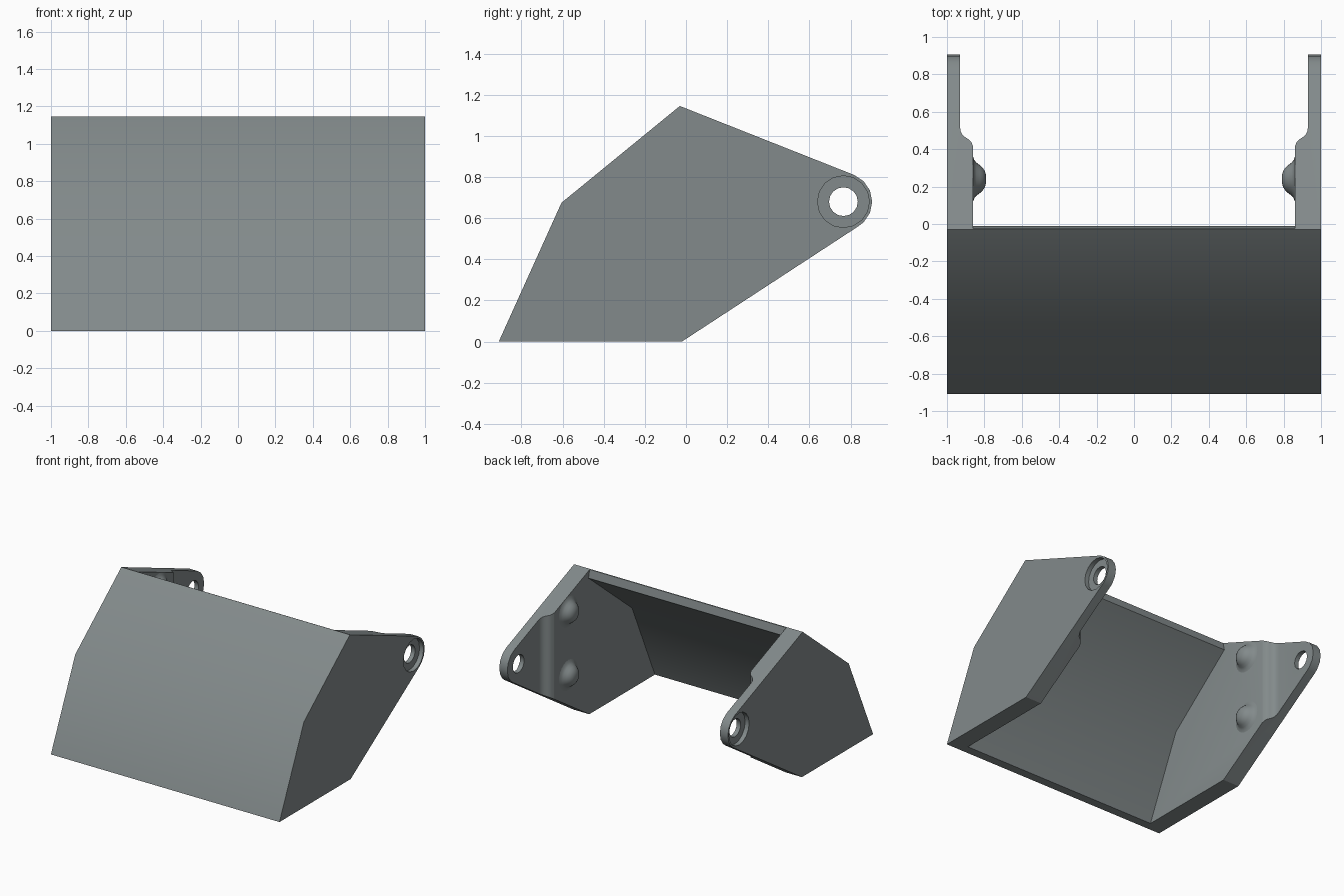
import bpy, bmesh, math
from mathutils import Matrix

if "Cube" in bpy.data.objects:
    bpy.data.objects.remove(bpy.data.objects["Cube"])

steel = bpy.data.materials.new("grey_steel")
steel.diffuse_color = (0.225, 0.255, 0.258, 1)
steel.use_nodes = True
steel.node_tree.nodes["Principled BSDF"].inputs["Base Color"].default_value = steel.diffuse_color

EYE_Y, EYE_Z = 0.765, 0.68


def make_object(name, bm):
    bmesh.ops.recalc_face_normals(bm, faces=bm.faces)
    mesh = bpy.data.meshes.new(name)
    bm.to_mesh(mesh)
    bm.free()
    mesh.materials.append(steel)
    ob = bpy.data.objects.new(name, mesh)
    bpy.context.collection.objects.link(ob)
    return ob


def prism(name, points, lo, hi, axis):
    """Extrude (y, z) points along x, or (x, y) points along z."""
    bm = bmesh.new()
    place = (lambda p, d: (d, p[0], p[1])) if axis == "x" else (lambda p, d: (p[0], p[1], d))
    a = [bm.verts.new(place(p, lo)) for p in points]
    b = [bm.verts.new(place(p, hi)) for p in points]
    bm.faces.new(a)
    bm.faces.new(b)
    for i in range(len(a)):
        j = (i + 1) % len(a)
        bm.faces.new((a[i], a[j], b[j], b[i]))
    return make_object(name, bm)


def circle(radius, sides):
    return [(EYE_Y + radius * math.cos(2 * math.pi * i / sides),
             EYE_Z + radius * math.sin(2 * math.pi * i / sides)) for i in range(sides)]


def select(ob):
    bpy.ops.object.select_all(action="DESELECT")
    ob.select_set(True)
    bpy.context.view_layer.objects.active = ob


def cut(ob, cutter):
    select(ob)
    mod = ob.modifiers.new("cut", "BOOLEAN")
    mod.operation = "DIFFERENCE"
    mod.solver = "EXACT"
    mod.object = cutter
    bpy.ops.object.modifier_apply(modifier=mod.name)
    bpy.data.objects.remove(cutter)


# Body: angular side outline with a rounded eye at the back
arc = [(EYE_Y + 0.14 * math.cos(math.radians(a)), EYE_Z + 0.14 * math.sin(math.radians(a)))
       for a in (67.5, 45, 22.5, 0, -22.5, -45, -58)]
outline = [(-0.91, 0), (-0.605, 0.675), (-0.03, 1.145)] + arc + [(-0.02, 0)]
body = prism("bucket_body", outline, -1, 1, "x")

# Cavity: leaves the folded front panel and two side plates
cavity = [(-0.93, -0.2), (-0.554, 0.636), (-0.01, 1.08), (-0.04, 1.21), (1.2, 1.21), (1.2, -0.2)]
cut(body, prism("cavity_cutter", cavity, -0.86, 0.86, "x"))

# Thinner rear arms with a soft step
step = [(0.85, 0.395), (0.862, 0.42), (0.87, 0.438), (0.882, 0.451), (0.895, 0.459),
        (0.91, 0.469), (0.921, 0.483), (0.928, 0.5), (0.93, 0.52), (0.93, 1.2)]
step += [(-x, y) for x, y in reversed(step)]
cut(body, prism("arm_cutter", step, -0.5, 1.6, "z"))

# Pivot holes, with a round recess on each outer face
cut(body, prism("hole_cutter", circle(0.07, 16), -1.2, 1.2, "x"))
for side in (-1, 1):
    cut(body, prism("recess_cutter", circle(0.126, 16), side * 0.965, side * 1.1, "x"))

select(body)
bpy.ops.object.shade_smooth_by_angle(angle=math.radians(28))

# Flared round bosses on the inner faces of the side plates
boss = [(0.12, -0.005), (0.12, 0), (0.102, 0.006), (0.088, 0.018), (0.075, 0.036),
        (0.06, 0.052), (0.042, 0.063), (0.022, 0.069)]
SIDES = 24
for label, z in (("upper", 0.91), ("lower", 0.41)):
    for side, sign in (("right", 1), ("left", -1)):
        bm = bmesh.new()
        rings = []
        for r, h in boss:
            rings.append([bm.verts.new((sign * (0.86 - h),
                                        0.24 + r * math.cos(2 * math.pi * i / SIDES),
                                        z + r * math.sin(2 * math.pi * i / SIDES)))
                          for i in range(SIDES)])
        tip = bm.verts.new((sign * 0.79, 0.24, z))
        for i in range(SIDES):
            j = (i + 1) % SIDES
            for p, q in zip(rings, rings[1:]):
                bm.faces.new((p[i], p[j], q[j], q[i]))
            bm.faces.new((rings[-1][i], rings[-1][j], tip))
        bm.faces.new(rings[0])
        ob = make_object(f"{label}_{side}_boss", bm)
        select(ob)
        bpy.ops.object.shade_smooth_by_angle(angle=math.radians(40))
